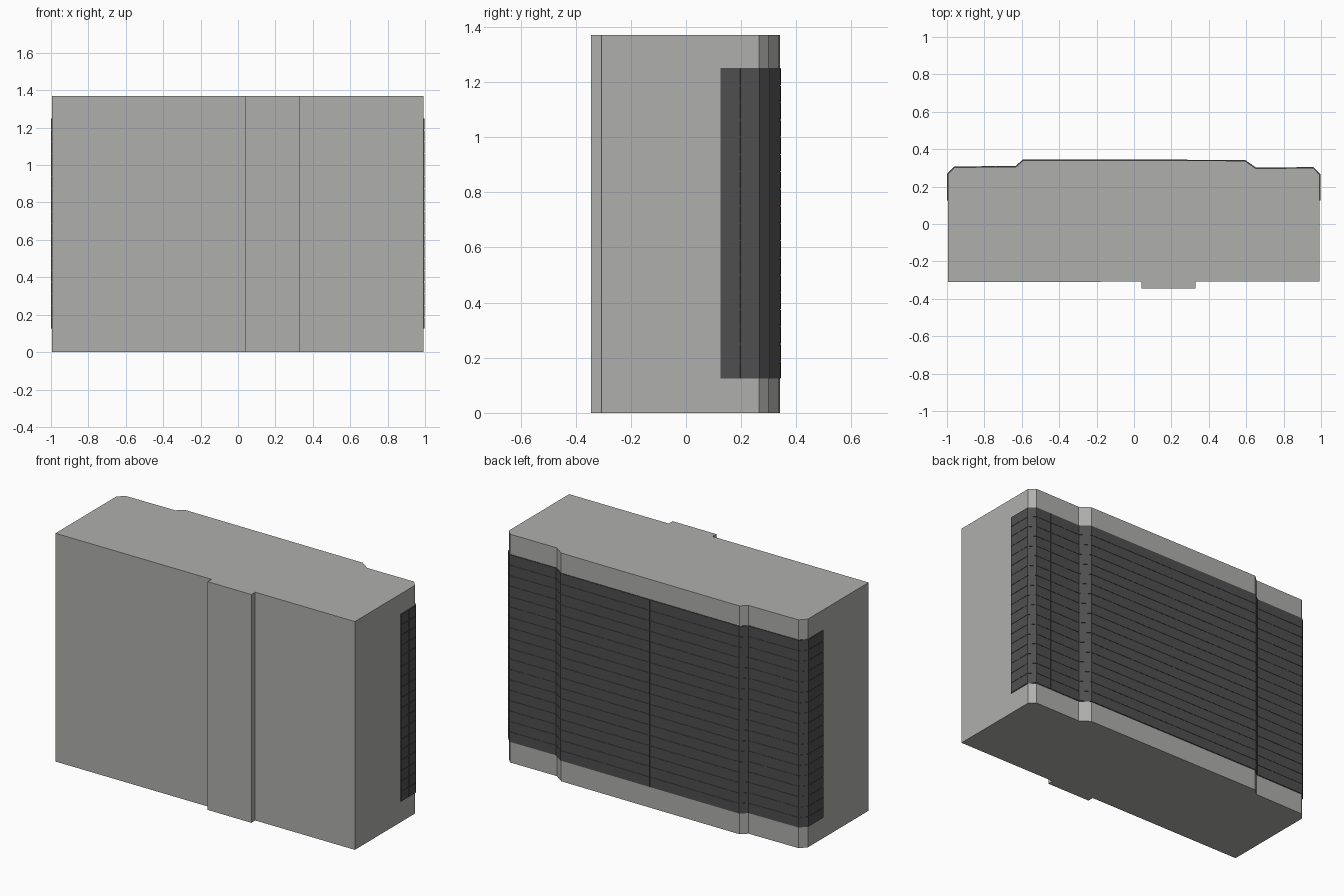
import bpy, bmesh
from mathutils import Vector

if "Cube" in bpy.data.objects:
    bpy.data.objects.remove(bpy.data.objects["Cube"])

HEIGHT, Z0, Z1, ROWS = 1.37, 0.125, 1.25, 18


def material(name, rgb):
    m = bpy.data.materials.new(name)
    m.diffuse_color = (*rgb, 1)
    m.use_nodes = True
    m.node_tree.nodes["Principled BSDF"].inputs["Base Color"].default_value = m.diffuse_color
    return m


concrete = material("light grey concrete", (0.43, 0.43, 0.42))
glazing = material("charcoal cladding", (0.078, 0.078, 0.078))


def prism(bm, outline, z0, z1):
    """Extrude a counter-clockwise plan outline between two heights."""
    lo = [bm.verts.new((p[0], p[1], z0)) for p in outline]
    hi = [bm.verts.new((p[0], p[1], z1)) for p in outline]
    n = len(outline)
    bm.faces.new(lo[::-1])
    bm.faces.new(hi)
    for i in range(n):
        j = (i + 1) % n
        bm.faces.new((lo[i], lo[j], hi[j], hi[i]))


def finish(bm, name, mat):
    bmesh.ops.recalc_face_normals(bm, faces=bm.faces)
    mesh = bpy.data.meshes.new(name)
    bm.to_mesh(mesh)
    bm.free()
    mesh.materials.append(mat)
    obj = bpy.data.objects.new(name, mesh)
    bpy.context.collection.objects.link(obj)


def offset(path, d):
    """Shift an open path outward (to its right) with mitred corners."""
    normals = []
    for a, b in zip(path, path[1:]):
        t = (b - a).normalized()
        normals.append(Vector((t.y, -t.x)))
    out = []
    for i, p in enumerate(path):
        n0, n1 = normals[max(i - 1, 0)], normals[min(i, len(normals) - 1)]
        out.append(p + (n0 + n1) * (d / (1 + n0.dot(n1))))
    return out


# Rear wall line, from the right side round the stepped back to the left side
rear = [Vector(p) for p in (
    (0.991, 0.125), (0.991, 0.265), (0.958, 0.299), (0.65, 0.297), (0.592, 0.338),
    (-0.592, 0.340), (-0.63, 0.306), (-0.96, 0.302), (-0.995, 0.265), (-0.995, 0.125))]
front = [Vector((-0.995, -0.31)), Vector((0.991, -0.307))]

# Building body: base, shaft and cap sharing one plan
for name, z0, z1 in (("base_floor", 0, Z0), ("main_shaft", Z0, Z1), ("top_floor", Z1, HEIGHT)):
    bm = bmesh.new()
    prism(bm, front + rear[1:-1], z0, z1)
    finish(bm, name, concrete)

# Shallow full-height pilaster on the front
bm = bmesh.new()
prism(bm, [(0.04, -0.345), (0.33, -0.345), (0.33, -0.30), (0.04, -0.30)], 0, HEIGHT)
finish(bm, "front_pilaster", concrete)

# Thin dark backing wrapped around the rear
bm = bmesh.new()
inner, mid, outer = rear, offset(rear, 0.003), offset(rear, 0.005)
for i in range(len(rear) - 1):
    prism(bm, [inner[i], mid[i], mid[i + 1], inner[i + 1]], Z0, Z1)
finish(bm, "cladding_backing", glazing)

# Cladding panels: floor rows, each wall run split into columns
bm = bmesh.new()
columns = (2, 1, 3, 1, 4, 1, 3, 1, 2)
step = (Z1 - Z0) / ROWS
for row in range(ROWS):
    z0 = Z0 + row * step
    for i, count in enumerate(columns):
        length = (rear[i + 1] - rear[i]).length
        for c in range(count):
            t0 = c / count + (0.001 / length if c else 0)
            t1 = (c + 1) / count - (0.001 / length if c < count - 1 else 0)
            prism(bm, [mid[i].lerp(mid[i + 1], t0), outer[i].lerp(outer[i + 1], t0),
                       outer[i].lerp(outer[i + 1], t1), mid[i].lerp(mid[i + 1], t1)],
                  z0 + 0.0015, z0 + step - 0.0015)
finish(bm, "cladding_panels", glazing)
